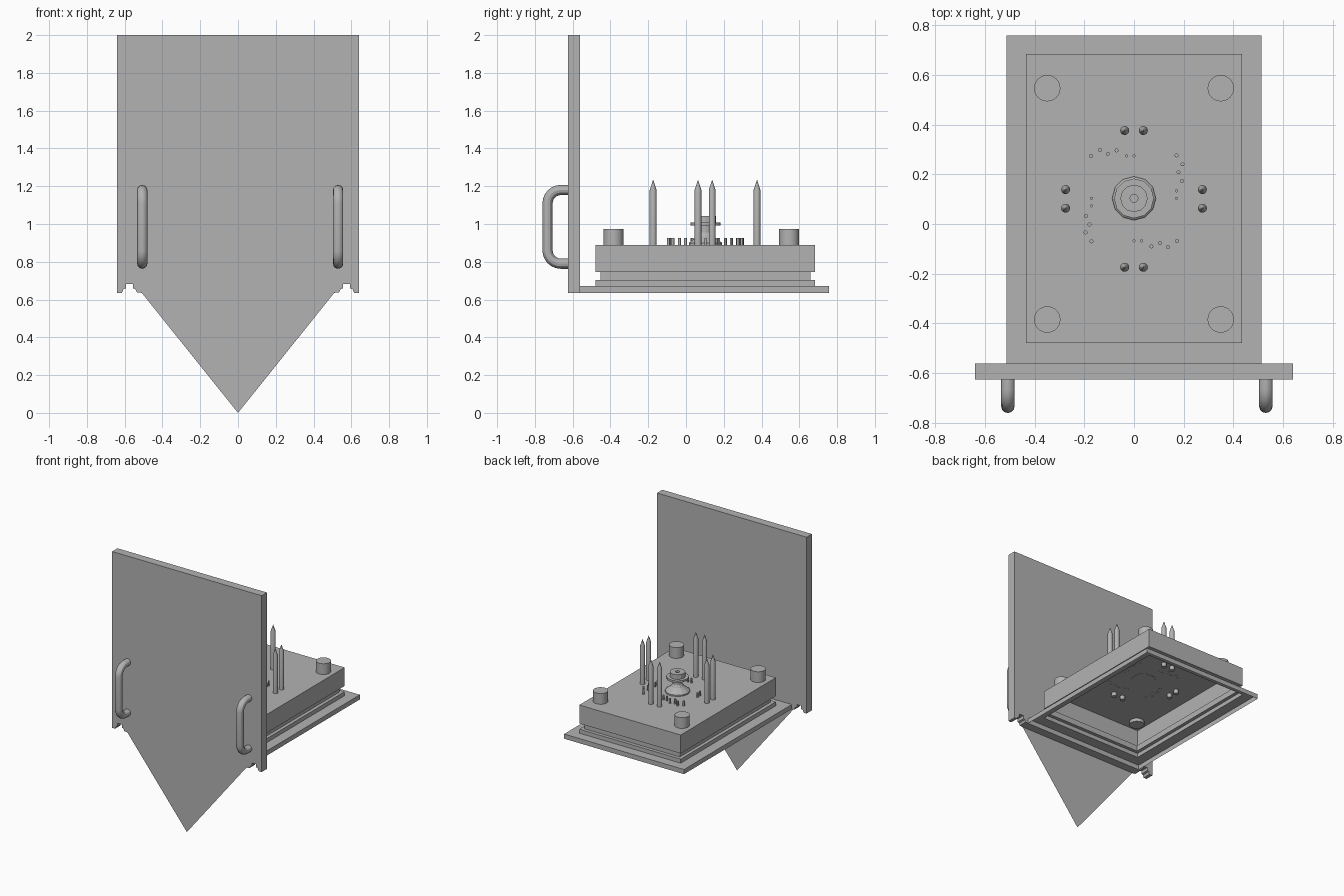
import bpy, bmesh
from math import sin, cos, pi, radians
from mathutils import Matrix, Vector

if "Cube" in bpy.data.objects:
    bpy.data.objects.remove(bpy.data.objects["Cube"])

CY = 0.103      # y centre of the tray
FRONT, BACK = -0.625, -0.56
grey = bpy.data.materials.new("dark_grey")
grey.diffuse_color = (.45, .45, .45, 1)
grey.use_nodes = True
grey.node_tree.nodes["Principled BSDF"].inputs["Base Color"].default_value = grey.diffuse_color


def finish(name, bm, smooth=False):
    bmesh.ops.recalc_face_normals(bm, faces=bm.faces[:])
    me = bpy.data.meshes.new(name)
    bm.to_mesh(me)
    bm.free()
    me.materials.clear()
    me.materials.append(grey)
    ob = bpy.data.objects.new(name, me)
    bpy.context.collection.objects.link(ob)
    if smooth:
        bpy.context.view_layer.objects.active = ob
        ob.select_set(True)
        bpy.ops.object.shade_smooth_by_angle(angle=radians(30))
        ob.select_set(False)
    return ob


def skin(bm, rings, cap_start=True, cap_end=True):
    """Join rings of equal point count with quads."""
    vs = [[bm.verts.new(p) for p in r] for r in rings]
    n = len(vs[0])
    for a, b in zip(vs, vs[1:]):
        for i in range(n):
            j = (i + 1) % n
            bm.faces.new((a[i], a[j], b[j], b[i]))
    if cap_start:
        bm.faces.new(vs[0])
    if cap_end:
        bm.faces.new(vs[-1])


def turned(name, x, y, profile, sides, smooth=True):
    """Turned part from a list of (radius, z)."""
    bm = bmesh.new()
    skin(bm, [[(x + r * cos(2 * pi * i / sides), y + r * sin(2 * pi * i / sides), z)
               for i in range(sides)] for r, z in profile])
    return finish(name, bm, smooth)


# Front plate with notched lower corners
notch = [(-.64, .636), (-.614, .636), (-.607, .655), (-.593, .66), (-.593, .683),
         (-.556, .683), (-.556, .66), (-.543, .655), (-.535, .638), (-.51, .636)]
outline = [(-.64, 2)] + notch + [(-x, z) for x, z in reversed(notch)] + [(.64, 2)]
bm = bmesh.new()
skin(bm, [[(x, y, z) for x, z in outline] for y in (FRONT, BACK)])
finish("front_plate", bm)

# Flat pointed sheet continuing the front face
bm = bmesh.new()
bm.faces.new([bm.verts.new(p) for p in
              ((-.51, FRONT, .636), (0, FRONT, 0), (.51, FRONT, .636))])
finish("front_point", bm)


# Handles
def handle(name, x):
    r, y, lo, hi = .07, -.733, .79, 1.18
    pts = [(x, FRONT + .01, lo)]
    for k in range(7):
        a = k * pi / 12
        pts.append((x, y + r - r * sin(a), lo + r - r * cos(a)))
    pts += [(px, py, lo + hi - pz) for px, py, pz in reversed(pts)]
    cu = bpy.data.curves.new(name + "_path", 'CURVE')
    cu.dimensions = '3D'
    cu.bevel_depth = .027
    cu.bevel_resolution = 4
    sp = cu.splines.new('POLY')
    sp.points.add(len(pts) - 1)
    for p, q in zip(sp.points, pts):
        p.co = (*q, 1)
    tmp = bpy.data.objects.new(name + "_path", cu)
    bpy.context.collection.objects.link(tmp)
    me = bpy.data.meshes.new_from_object(tmp.evaluated_get(bpy.context.evaluated_depsgraph_get()))
    bpy.data.objects.remove(tmp)
    bm = bmesh.new()
    bm.from_mesh(me)
    finish(name, bm, True)


handle("left_handle", -.507)
handle("right_handle", .53)


# Tray: stepped rectangular housing, a thin sheet open underneath
def rect(hx, y0, y1, z):
    return [(-hx, y0, z), (hx, y0, z), (hx, y1, z), (-hx, y1, z)]


def inset(d, z):
    return rect(.434 - d, -.478 + d, .684 - d, z)


flange = (.513, BACK, .757)
bm = bmesh.new()
skin(bm, [rect(*flange, .636), rect(*flange, .672),
          inset(0, .672), inset(0, .703), inset(.026, .703), inset(.026, .747),
          inset(0, .747), inset(0, .89)], cap_start=False)
finish("tray_housing", bm)

# Corner pegs
for sx in (-1, 1):
    for sy in (-1, 1):
        turned("corner_peg", sx * .349, .081 + sy * .465,
               [(.053, .865), (.053, .973)], 32)

# Guide spikes and contact pins, one set per quarter turn
contacts = [(-.173, .171, .008), (-.137, .195, .008), (-.105, .179, .008),
            (-.07, .193, .008), (-.03, .171, .006), (0, .171, .006)]
for q in range(4):
    turn = Matrix.Rotation(-q * pi / 2, 3, 'Z')
    for s in (-1, 1):
        p = turn @ Vector((s * .0375, .275, 0))
        turned("guide_spike", p.x, p.y + CY - .002,
               [(.018, .86), (.018, 1.18), (.0008, 1.233)], 16)
    for x, y, r in contacts:
        p = turn @ Vector((x, y, 0))
        turned("contact_pin", p.x, p.y + CY, [(r, .885), (r, .927)], 12)

# Central knob with flared foot and collar
turned("centre_knob", 0, CY,
       [(.088, .887), (.088, .9), (.065, .918), (.045, .935), (.034, .955), (.034, .993),
        (.08, .993), (.08, 1.007), (.055, 1.007), (.055, 1.043), (.016, 1.043), (.016, 1.01)],
       12, smooth=False)
